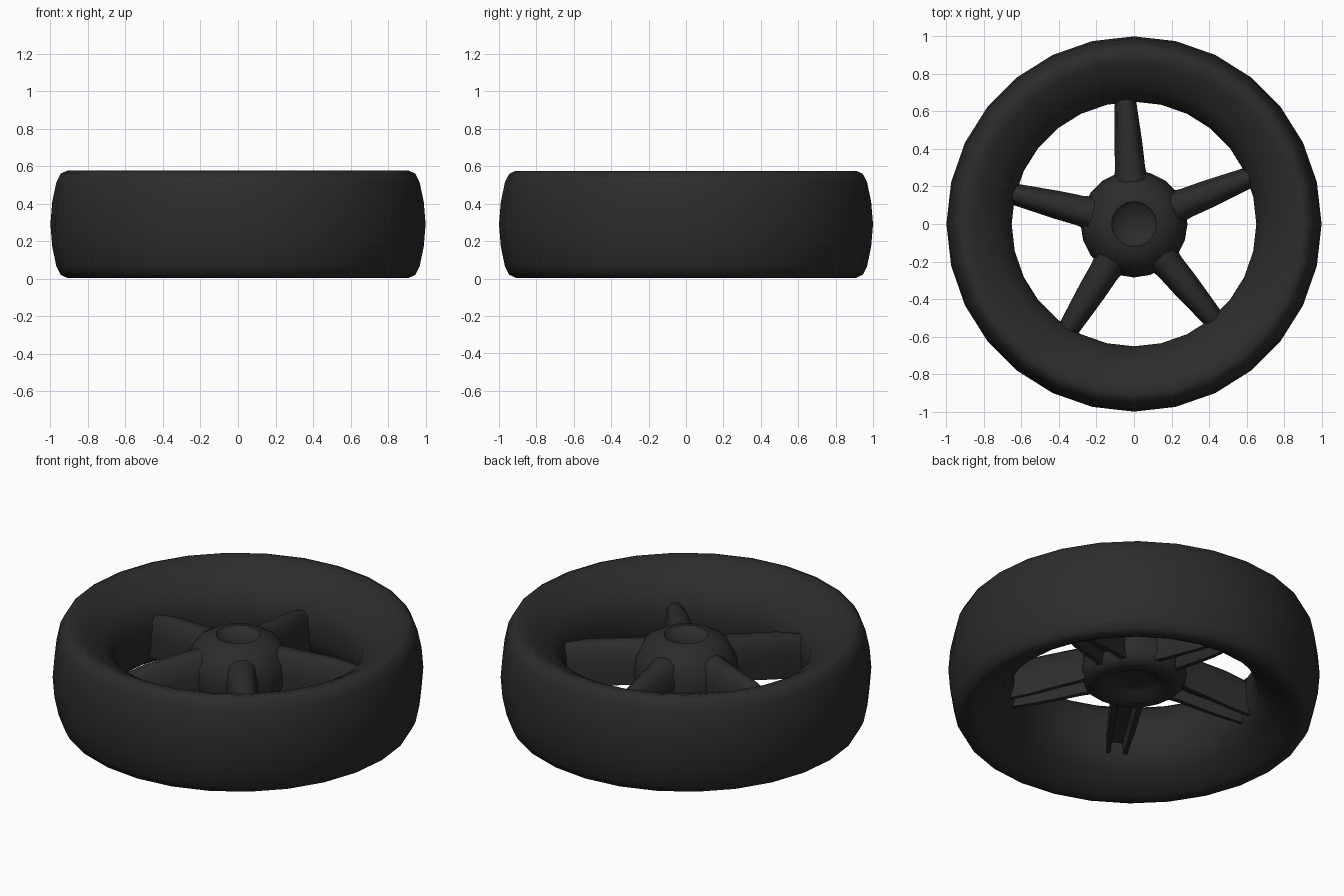
import bpy, bmesh, math

if "Cube" in bpy.data.objects:
    bpy.data.objects.remove(bpy.data.objects["Cube"])

black = bpy.data.materials.new("black_rubber")
black.diffuse_color = (0.025, 0.025, 0.025, 1)
black.use_nodes = True
black.node_tree.nodes["Principled BSDF"].inputs["Base Color"].default_value = black.diffuse_color


def finish(name, bm, angle):
    bmesh.ops.recalc_face_normals(bm, faces=bm.faces)
    mesh = bpy.data.meshes.new(name)
    bm.to_mesh(mesh)
    bm.free()
    obj = bpy.data.objects.new(name, mesh)
    bpy.context.collection.objects.link(obj)
    mesh.materials.append(black)
    bpy.ops.object.select_all(action='DESELECT')
    obj.select_set(True)
    bpy.context.view_layer.objects.active = obj
    bpy.ops.object.shade_smooth_by_angle(angle=math.radians(angle))
    return obj


def lathe(name, profile, steps, closed, angle):
    """Revolve an (r, z) profile round the z axis."""
    bm = bmesh.new()
    vs = [bm.verts.new((r, 0, z)) for r, z in profile]
    n = len(vs)
    edges = [bm.edges.new((vs[i], vs[(i + 1) % n])) for i in range(n if closed else n - 1)]
    bmesh.ops.spin(bm, geom=vs + edges, cent=(0, 0, 0), axis=(0, 0, 1),
                   angle=2 * math.pi, steps=steps, use_duplicate=False)
    bmesh.ops.remove_doubles(bm, verts=bm.verts, dist=0.0005)
    return finish(name, bm, angle)


def spoke(name, turn):
    """Loft a tall rounded channel from hub to tyre, open underneath."""
    # radius, half width, top z, bottom z
    stations = [(0.18, 0.10, 0.47, 0.24), (0.30, 0.08, 0.455, 0.22),
                (0.42, 0.075, 0.44, 0.20), (0.54, 0.066, 0.425, 0.18),
                (0.68, 0.055, 0.39, 0.165)]
    bm = bmesh.new()
    rings = []
    for r, w, top, bot in stations:
        h = top - bot
        section = [(-w, bot), (-w, bot + 0.5 * h), (-0.75 * w, top - 0.12 * h), (-0.3 * w, top),
                   (0.3 * w, top), (0.75 * w, top - 0.12 * h), (w, bot + 0.5 * h), (w, bot),
                   (0.65 * w, bot), (0.5 * w, bot + 0.25 * h),
                   (-0.5 * w, bot + 0.25 * h), (-0.65 * w, bot)]
        c, s = math.cos(turn), math.sin(turn)
        rings.append([bm.verts.new((r * c - u * s, r * s + u * c, z)) for u, z in section])
    for a, b in zip(rings, rings[1:]):
        for i in range(len(a)):
            j = (i + 1) % len(a)
            bm.faces.new((a[i], a[j], b[j], b[i]))
    bm.faces.new(rings[0])
    bm.faces.new(rings[-1])
    return finish(name, bm, 45)


# Tyre: half profile mirrored about mid height
MID = 0.29
half = [(1.0, 0.0), (0.99, 0.12), (0.968, 0.225), (0.945, 0.27), (0.91, 0.286),
        (0.86, 0.273), (0.80, 0.24), (0.73, 0.195), (0.675, 0.13), (0.652, 0.05)]
tyre_profile = [(r, MID + h) for r, h in half] + [(r, MID - h) for r, h in half[:0:-1]]
lathe("tyre", tyre_profile, 28, True, 60)

# Hub with a dished top and recessed underside
lathe("hub", [(0, 0.475), (0.105, 0.495), (0.12, 0.515), (0.165, 0.505), (0.225, 0.47),
              (0.272, 0.39), (0.285, 0.29), (0.27, 0.23), (0.235, 0.205), (0.17, 0.205),
              (0.13, 0.24), (0.06, 0.25), (0, 0.24)], 20, False, 50)

# Five spokes
for k in range(5):
    spoke(f"spoke_{k + 1}", math.radians(94 + 72 * k))
